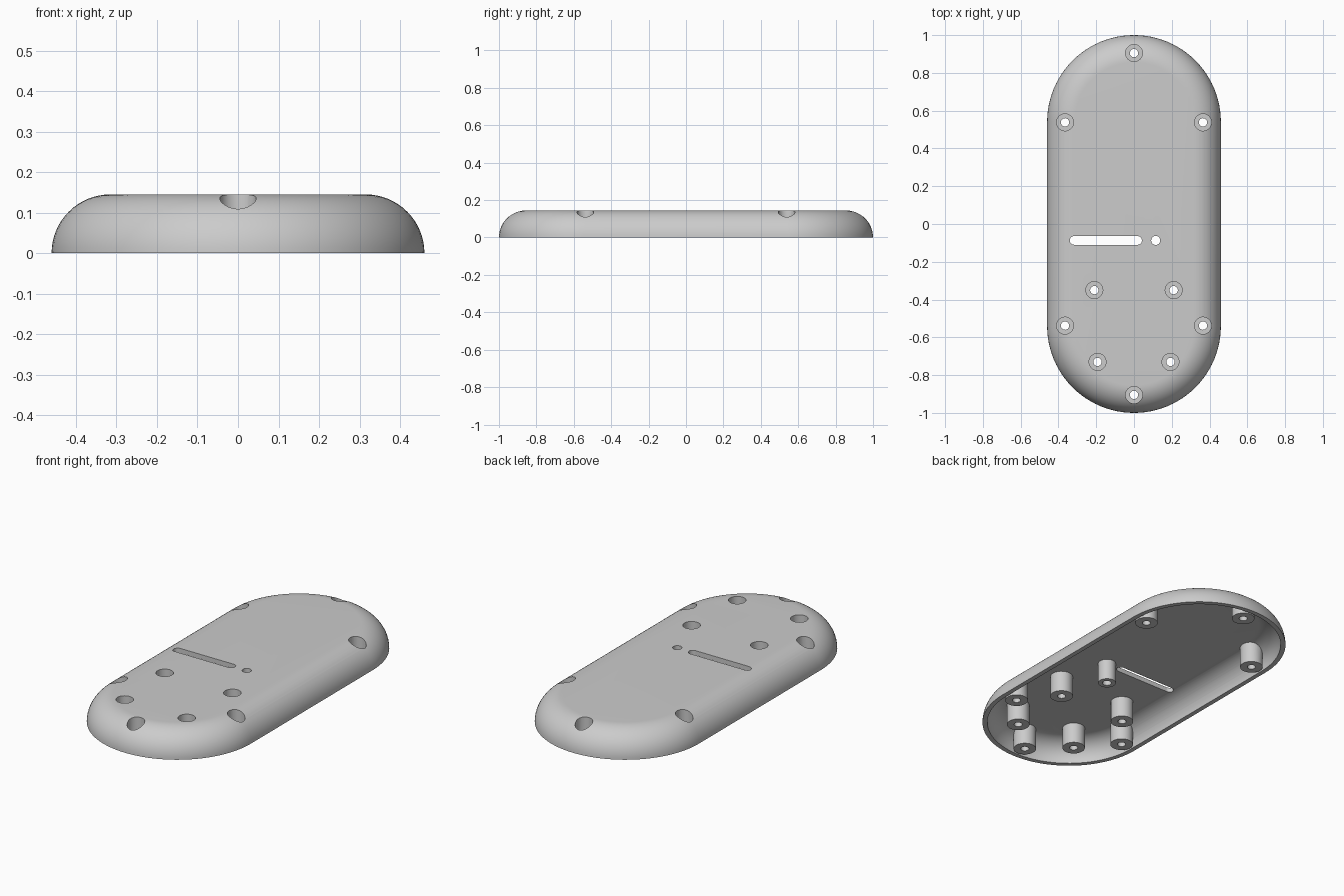
import bpy
import bmesh
from math import sin, cos, pi

cube = bpy.data.objects.get("Cube")
if cube:
    bpy.data.objects.remove(cube, do_unlink=True)

HALF_WIDTH, STRAIGHT, HEIGHT, WALL = 0.46, 0.54, 0.145, 0.026
BOSS_R, HEAD_R, SCREW_R, HEAD_FLOOR = 0.06, 0.045, 0.022, 0.045
LED = (0.115, -0.087)


def add_loft(bm, rings, at=(0, 0), half=0, along_x=False, n=16):
    """Stack rounded outlines, given as (radius, z), into a closed solid."""
    loops = []
    for r, z in rings:
        loop = []
        for end, shift in ((0, half), (1, -half)):
            for i in range(n + (1 if half else 0)):
                a = pi * (end + i / n)
                u, v = r * cos(a), r * sin(a) + shift
                x, y = (v, -u) if along_x else (u, v)
                loop.append(bm.verts.new((at[0] + x, at[1] + y, z)))
        loops.append(loop)
    count = len(loops[0])
    for low, high in zip(loops, loops[1:]):
        for i in range(count):
            j = (i + 1) % count
            bm.faces.new((low[i], low[j], high[j], high[i]))
    bm.faces.new(loops[0][::-1])
    bm.faces.new(loops[-1])


def make_object(name, bm):
    bmesh.ops.recalc_face_normals(bm, faces=bm.faces)
    mesh = bpy.data.meshes.new(name)
    bm.to_mesh(mesh)
    bm.free()
    obj = bpy.data.objects.new(name, mesh)
    bpy.context.collection.objects.link(obj)
    return obj


def cut(target, cutter):
    """Subtract the cutter for good, then remove it."""
    cutter.hide_render = True
    mod = target.modifiers.new("cut", "BOOLEAN")
    mod.operation, mod.solver, mod.object = "DIFFERENCE", "EXACT", cutter
    graph = bpy.context.evaluated_depsgraph_get()
    mesh = bpy.data.meshes.new_from_object(target.evaluated_get(graph))
    target.modifiers.clear()
    target.data = mesh
    bpy.data.objects.remove(cutter, do_unlink=True)


def dome(radius, steps=16):
    """Quarter-round edge, from the rim up to the flat top."""
    core = HALF_WIDTH - HEIGHT
    return [(core + radius * cos(pi / 2 * i / steps), radius * sin(pi / 2 * i / steps))
            for i in range(steps + 1)]


# Screw positions, mirrored across the centre line
screws = [(0, 0.905), (0, -0.905)]
for x, y in ((0.365, 0.538), (0.365, -0.538), (0.21, -0.35), (0.193, -0.73)):
    screws += [(x, y), (-x, y)]

# Outer shell
bm = bmesh.new()
add_loft(bm, dome(HEIGHT), half=STRAIGHT, n=48)
shell = make_object("case_shell", bm)

# Hollow inside, leaving the screw and light bosses standing
bm = bmesh.new()
inner = dome(HEIGHT - WALL)
add_loft(bm, [(inner[0][0], -0.05)] + inner, half=STRAIGHT, n=48)
cavity = make_object("cavity", bm)
bm = bmesh.new()
for at in screws:
    add_loft(bm, [(BOSS_R, -0.1), (BOSS_R, 0.2)], at)
add_loft(bm, [(0.047, -0.1), (0.047, 0.2)], LED)
cut(cavity, make_object("bosses", bm))
cut(shell, cavity)

# Stepped screw holes, light hole and long slot
bm = bmesh.new()
for at in screws:
    add_loft(bm, [(SCREW_R, -0.1), (SCREW_R, HEAD_FLOOR),
                  (HEAD_R, HEAD_FLOOR), (HEAD_R, 0.2)], at)
add_loft(bm, [(0.024, -0.1), (0.024, 0.2)], LED)
add_loft(bm, [(0.023, -0.1), (0.023, 0.2)], (-0.149, LED[1]), 0.168, True)
cut(shell, make_object("holes", bm))

# Plain grey plastic
grey = bpy.data.materials.new("grey_plastic")
grey.use_nodes = True
colour = (0.6, 0.6, 0.6, 1)
grey.diffuse_color = colour
grey.node_tree.nodes["Principled BSDF"].inputs["Base Color"].default_value = colour
shell.data.materials.clear()
shell.data.materials.append(grey)

bpy.ops.object.select_all(action="DESELECT")
shell.select_set(True)
bpy.context.view_layer.objects.active = shell
bpy.ops.object.shade_smooth_by_angle(angle=pi / 6)
